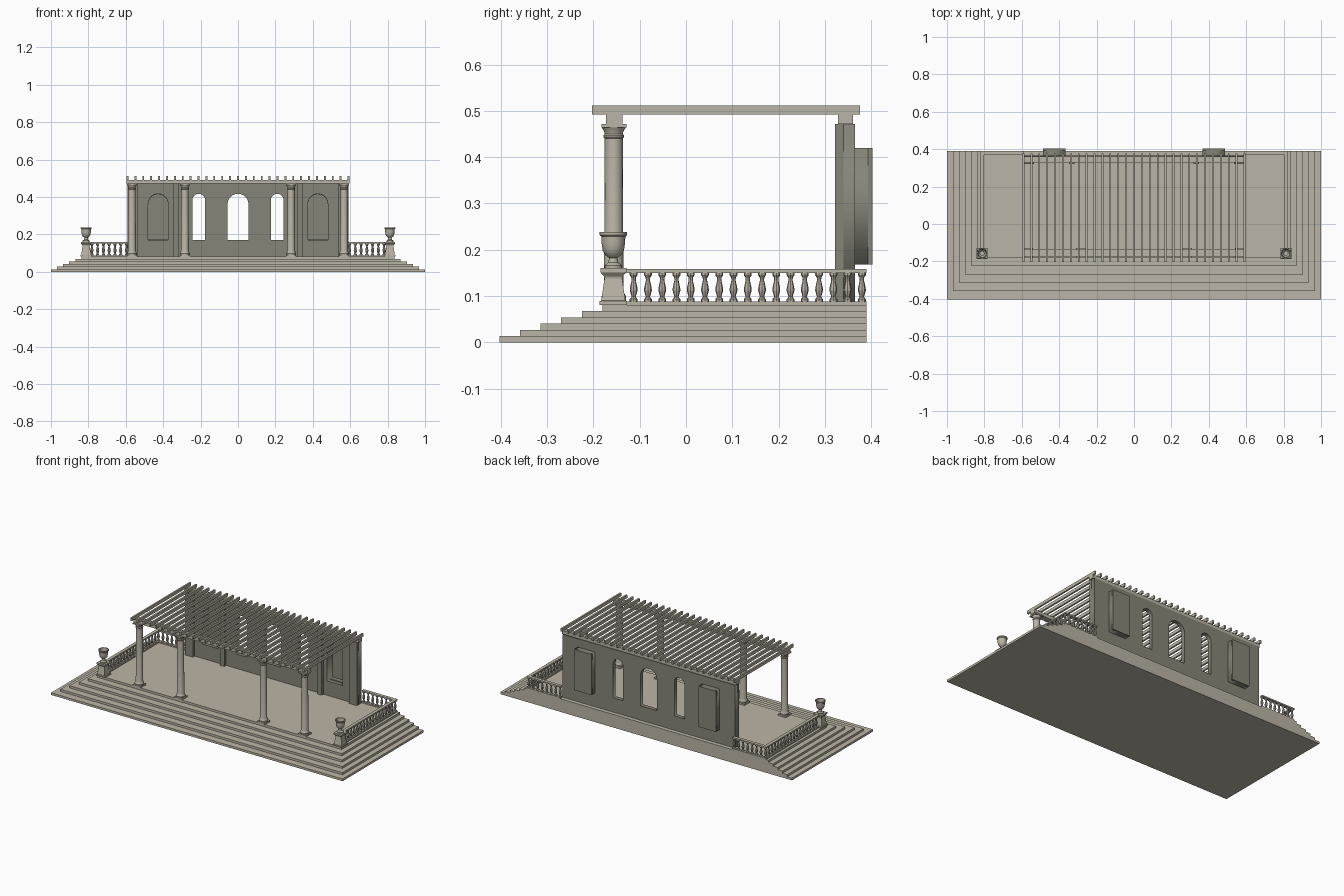
import bpy
import bmesh
from math import pi, sin, cos, sqrt, radians

cube = bpy.data.objects.get("Cube")
if cube:
    bpy.data.objects.remove(cube, do_unlink=True)


def material(name, colour):
    m = bpy.data.materials.new(name)
    m.use_nodes = True
    m.diffuse_color = (*colour, 1)
    m.node_tree.nodes["Principled BSDF"].inputs["Base Color"].default_value = (*colour, 1)
    return m


STONE = material("pale stone", (0.50, 0.46, 0.385))
WALL = material("grey green plaster", (0.235, 0.235, 0.19))


def finish(bm, name, mat, smooth=False):
    bmesh.ops.recalc_face_normals(bm, faces=bm.faces[:])
    mesh = bpy.data.meshes.new(name)
    bm.to_mesh(mesh)
    bm.free()
    mesh.materials.append(mat)
    ob = bpy.data.objects.new(name, mesh)
    bpy.context.collection.objects.link(ob)
    if smooth:
        bpy.ops.object.select_all(action='DESELECT')
        ob.select_set(True)
        bpy.context.view_layer.objects.active = ob
        bpy.ops.object.shade_smooth_by_angle(angle=radians(35))
    return ob


def add_box(bm, x0, x1, y0, y1, z0, z1):
    verts = bmesh.ops.create_cube(bm, size=1)["verts"]
    for v in verts:
        v.co.x = x0 if v.co.x < 0 else x1
        v.co.y = y0 if v.co.y < 0 else y1
        v.co.z = z0 if v.co.z < 0 else z1


def boxes(name, mat, *dims):
    bm = bmesh.new()
    for d in dims:
        add_box(bm, *d)
    return finish(bm, name, mat)


def add_lathe(bm, x, y, profile, sides):
    """Turned shape; four sides gives a square post with r as half width."""
    k, turn = (sqrt(2), pi / 4) if sides == 4 else (1, 0)
    rings = []
    for r, z in profile:
        rings.append([bm.verts.new((x + k * r * cos(turn + 2 * pi * i / sides),
                                    y + k * r * sin(turn + 2 * pi * i / sides), z))
                      for i in range(sides)])
    for a, b in zip(rings, rings[1:]):
        for i in range(sides):
            j = (i + 1) % sides
            bm.faces.new((a[i], a[j], b[j], b[i]))
    bm.faces.new(rings[0])
    bm.faces.new(rings[-1])


def arch(cx, half, z0, z1):
    top = [(cx + half * cos(pi * i / 12), z1 - half + half * sin(pi * i / 12)) for i in range(13)]
    return [(cx - half, z0), (cx + half, z0)] + top


def rect(x0, x1, z0, z1):
    return [(x0, z0), (x1, z0), (x1, z1), (x0, z1)]


def pierced_slab(name, mat, y0, y1, outlines):
    """Upright slab from an outer outline and hole outlines in x and z."""
    cu = bpy.data.curves.new(name, 'CURVE')
    cu.dimensions = '2D'
    cu.fill_mode = 'BOTH'
    cu.extrude = (y1 - y0) / 2
    for pts in outlines:
        sp = cu.splines.new('POLY')
        sp.points.add(len(pts) - 1)
        for p, (x, z) in zip(sp.points, pts):
            p.co = (x, z, 0, 1)
        sp.use_cyclic_u = True
    cu.materials.append(mat)
    ob = bpy.data.objects.new(name, cu)
    bpy.context.collection.objects.link(ob)
    ob.rotation_euler.x = pi / 2
    ob.location.y = (y0 + y1) / 2
    bpy.ops.object.select_all(action='DESELECT')
    ob.select_set(True)
    bpy.context.view_layer.objects.active = ob
    bpy.ops.object.convert(target='MESH')


# Stepped platform, flush at the back
FLOOR, BACK = 0.081, 0.39
h = FLOOR / 6
boxes("stepped_platform", STONE,
      *[(-1 + 0.0325 * i, 1 - 0.0325 * i, -0.403 + 0.0445 * i, BACK, h * i, h * (i + 1))
        for i in range(6)])

# Rear wall with three arched windows and two arched niches
openings = [arch(0, 0.056, 0.17, 0.417)]
for s in (-1, 1):
    openings.append(arch(s * 0.21, 0.034, 0.17, 0.417))
    openings.append(arch(s * 0.427, 0.053, 0.17, 0.417))
pierced_slab("rear_wall", WALL, 0.34, 0.365, [rect(-0.59, 0.59, FLOOR, 0.471)] + openings)

# Pilasters on the front of the wall, and niche boxes behind it
for s, side in ((-1, "right"), (1, "left")):
    for label, a, b in (("inner", 0.319, 0.348), ("end", 0.535, 0.59)):
        boxes(f"{side}_{label}_pilaster", WALL,
              (min(s * a, s * b), max(s * a, s * b), 0.322, 0.34, FLOOR, 0.471))
    c = s * 0.427
    pierced_slab(f"{side}_niche_surround", WALL, 0.365, 0.393,
                 [rect(c - 0.06, c + 0.06, 0.168, 0.42), arch(c, 0.053, 0.175, 0.415)])
    boxes(f"{side}_niche_back", WALL, (c - 0.06, c + 0.06, 0.393, 0.403, 0.168, 0.42))

# Columns
shaft = [(0.026, 0.09), (0.027, 0.098), (0.023, 0.105), (0.021, 0.112), (0.0195, 0.44),
         (0.022, 0.443), (0.022, 0.447), (0.0195, 0.45), (0.021, 0.456), (0.026, 0.464)]
for n, x in enumerate((-0.567, -0.284, 0.284, 0.567)):
    bm = bmesh.new()
    add_lathe(bm, x, -0.156, shaft, 16)
    for z0, z1 in ((FLOOR, 0.09), (0.464, 0.471)):
        add_box(bm, x - 0.027, x + 0.027, -0.183, -0.129, z0, z1)
    finish(bm, f"column_{n + 1}", STONE, True)

# Pergola beams and slats
boxes("front_beam", STONE, (-0.597, 0.597, -0.173, -0.137, 0.471, 0.492))
boxes("rear_beam", STONE, (-0.597, 0.597, 0.328, 0.361, 0.471, 0.492))
SLATS = 29
xs = [-0.591 + 1.182 * i / (SLATS - 1) for i in range(SLATS)]
boxes("pergola_slats", STONE, *[(x - 0.005, x + 0.005, -0.203, 0.376, 0.492, 0.511) for x in xs])

# Balustrades, pedestals and urns on both sides
baluster = [(0.0085, 0.088), (0.0085, 0.093), (0.0045, 0.098), (0.0085, 0.112), (0.008, 0.118),
            (0.0045, 0.134), (0.005, 0.14), (0.0085, 0.145), (0.0085, 0.15)]
pedestal = [(0.03, FLOOR), (0.03, 0.089), (0.026, 0.09), (0.019, 0.138), (0.02, 0.142),
            (0.027, 0.15), (0.028, 0.152), (0.028, 0.16)]
urn = [(0.019, 0.16), (0.019, 0.166), (0.011, 0.172), (0.009, 0.182), (0.017, 0.188),
       (0.023, 0.198), (0.025, 0.212), (0.026, 0.228), (0.03, 0.232), (0.03, 0.238),
       (0.024, 0.238), (0.021, 0.21), (0.012, 0.2)]
for s, side in ((-1, "right"), (1, "left")):
    x = s * 0.812
    rails = []
    for z0, z1 in ((FLOOR, 0.088), (0.15, 0.158)):
        rails.append((x - 0.01, x + 0.01, -0.13, BACK, z0, z1))
        a, b = sorted((s * 0.59, s * 0.802))
        rails.append((a, b, 0.37, BACK, z0, z1))
    boxes(f"{side}_rails", STONE, *rails)

    bm = bmesh.new()
    for i in range(17):
        add_lathe(bm, x, -0.113 + 0.0308 * i, baluster, 8)
    for i in range(1, 8):
        add_lathe(bm, x - s * 0.0308 * i, 0.38, baluster, 8)
    finish(bm, f"{side}_balusters", STONE)

    bm = bmesh.new()
    add_lathe(bm, x, -0.157, pedestal, 4)
    finish(bm, f"{side}_pedestal", STONE)
    bm = bmesh.new()
    add_lathe(bm, x, -0.157, urn, 16)
    finish(bm, f"{side}_urn", STONE, True)
